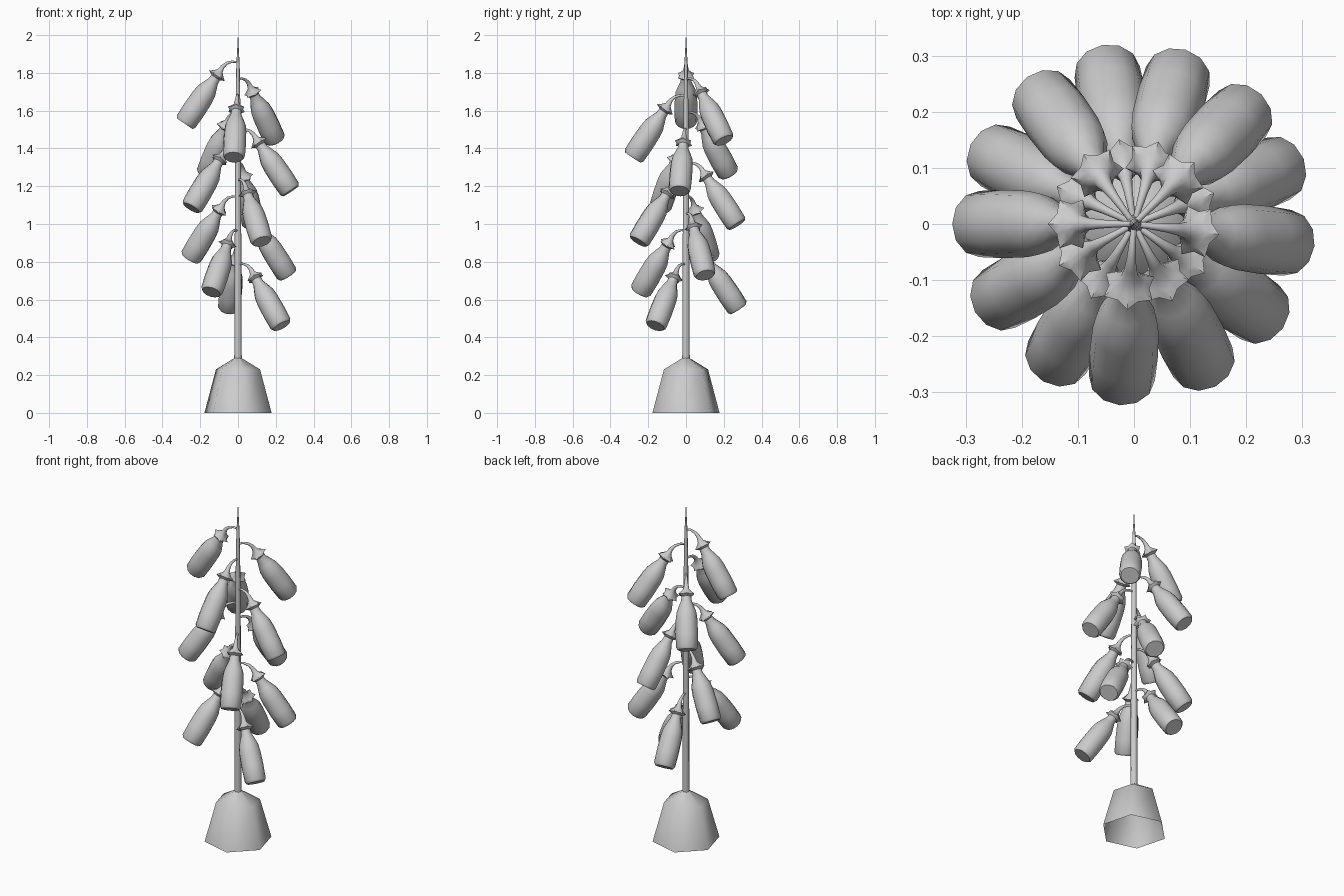
import bpy, bmesh, math
from mathutils import Vector, Matrix

if "Cube" in bpy.data.objects:
    bpy.data.objects.remove(bpy.data.objects["Cube"])

grey = bpy.data.materials.new("pale grey")
grey.diffuse_color = (0.6, 0.6, 0.6, 1)
grey.use_nodes = True
grey.node_tree.nodes["Principled BSDF"].inputs["Base Color"].default_value = grey.diffuse_color


def finish(bm, name, angle):
    bmesh.ops.recalc_face_normals(bm, faces=bm.faces)
    me = bpy.data.meshes.new(name)
    bm.to_mesh(me)
    bm.free()
    ob = bpy.data.objects.new(name, me)
    bpy.context.collection.objects.link(ob)
    me.materials.append(grey)
    bpy.ops.object.select_all(action='DESELECT')
    ob.select_set(True)
    bpy.context.view_layer.objects.active = ob
    bpy.ops.object.shade_smooth_by_angle(angle=math.radians(angle))
    return ob


def loft(bm, stations, sides, phase=0.0):
    """Skin rings of (r, z, tilt from vertical, radius, alternate radius) in the xz plane."""
    prev = None
    for x, z, tilt, ra, rb in stations:
        u = Vector((math.cos(tilt), 0, math.sin(tilt)))   # across the path, in plane
        v = Vector((0, 1, 0))
        ring = []
        for i in range(sides):
            a = phase + 2 * math.pi * i / sides
            r = rb if i % 2 else ra
            ring.append(bm.verts.new(Vector((x, 0, z)) + r * (u * math.cos(a) + v * math.sin(a))))
        if prev:
            for i in range(sides):
                j = (i + 1) % sides
                bm.faces.new((prev[i], prev[j], ring[j], ring[i]))
        prev = ring
    return prev


def upright(profile):
    return [(0, z, 0, r, r) for z, r in profile]


# hexagonal base, open underneath
bm = bmesh.new()
loft(bm, upright([(0, 0.184), (0.23, 0.121), (0.29, 0.02)]), 6, math.radians(45))
finish(bm, "base", 75)

# tapering stem with a pointed tip
bm = bmesh.new()
loft(bm, upright([(0.27, 0.02), (1.0, 0.017), (1.6, 0.013), (1.84, 0.009), (1.93, 0.004), (2.0, 0.0008)]), 8)
finish(bm, "stem", 60)

# shared flower shape, hanging outward along +x from its attachment point
start, end = Vector((0.095, 0, -0.05)), Vector((0.283, 0, -0.33))
axis = (end - start).normalized()
TILT = math.atan2(axis.x, -axis.z)


def along(s, ra, rb=None):
    p = start + axis * s
    return (p.x, p.z, TILT, ra, ra if rb is None else rb)


stalk = [(0.0, -0.004, math.radians(95), 0.005, 0.005),
         (0.03, 0.0, math.radians(85), 0.006, 0.006),
         (0.06, -0.009, math.radians(65), 0.008, 0.008),
         (0.081, -0.027, math.radians(47), 0.011, 0.011)]
calyx = [along(0, 0.016), along(0.016, 0.032, 0.027), along(0.03, 0.05, 0.036), along(0.042, 0.027)]
bell = [along(0.03, 0.026), along(0.065, 0.029), along(0.095, 0.041), along(0.13, 0.054),
        along(0.17, 0.059), along(0.25, 0.061), along(0.323, 0.059), along(0.336, 0.05)]

# flowers spiral down the stem
angles = [180, 45.5, -94.5, 126, -7, 209, 73.5, -63.5, 154, 21, 240, 100, -35]
for n, deg in enumerate(angles):
    place = Matrix.Translation((0, 0, 1.86 - 0.0892 * n)) @ Matrix.Rotation(math.radians(deg), 4, 'Z')
    bm = bmesh.new()
    loft(bm, stalk + calyx, 12)
    finish(bm, f"flower_stalk_{n + 1}", 50).matrix_world = place
    bm = bmesh.new()
    bm.faces.new(loft(bm, bell, 12))
    finish(bm, f"flower_bell_{n + 1}", 50).matrix_world = place
